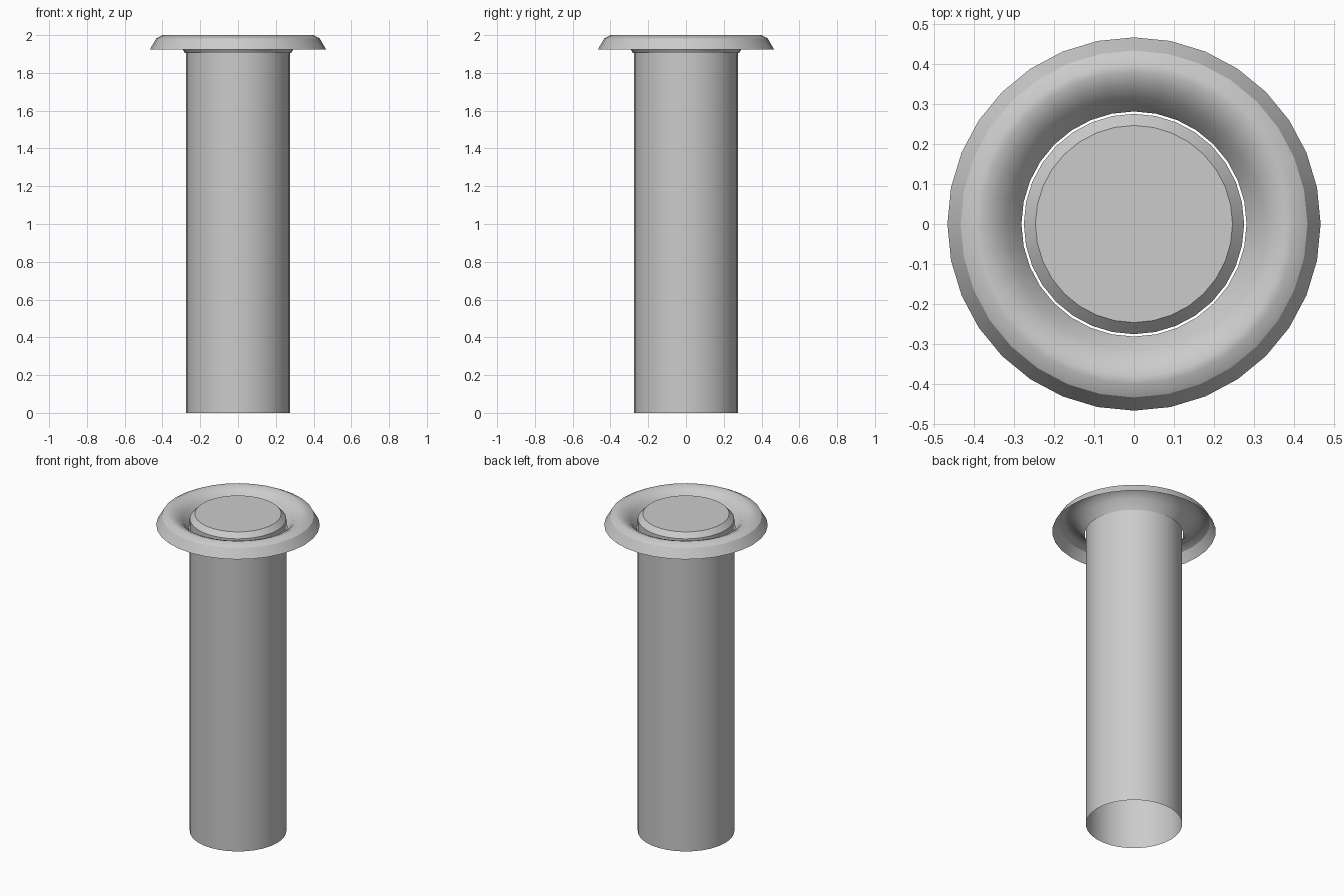
import bpy
import bmesh
import math

cube = bpy.data.objects.get("Cube")
if cube:
    bpy.data.objects.remove(cube, do_unlink=True)

SIDES = 32

# Single plain grey metal
metal = bpy.data.materials.new("grey_metal")
metal.use_nodes = True
GREY = (0.6, 0.6, 0.6, 1.0)
metal.diffuse_color = GREY
metal.node_tree.nodes["Principled BSDF"].inputs["Base Color"].default_value = GREY


def lathe(name, profile, cap_end=False):
    """Spin a (radius, height) profile into an open shell, optionally capping its last ring."""
    bm = bmesh.new()
    rings = []
    for radius, z in profile:
        angles = [2 * math.pi * i / SIDES for i in range(SIDES)]
        rings.append([bm.verts.new((radius * math.cos(a), radius * math.sin(a), z))
                      for a in angles])
    for low, high in zip(rings, rings[1:]):
        for i in range(SIDES):
            j = (i + 1) % SIDES
            bm.faces.new((low[i], low[j], high[j], high[i]))
    if cap_end:
        bm.faces.new(rings[-1])
    mesh = bpy.data.meshes.new(name)
    bm.to_mesh(mesh)
    bm.free()
    mesh.materials.append(metal)
    obj = bpy.data.objects.new(name, mesh)
    bpy.context.collection.objects.link(obj)
    bpy.ops.object.select_all(action='DESELECT')
    obj.select_set(True)
    bpy.context.view_layer.objects.active = obj
    bpy.ops.object.shade_smooth_by_angle(angle=math.radians(30))
    return obj


# Hollow tube, open at the bottom, with a chamfered closed top
lathe("tube", [(0.275, 0), (0.275, 1.965), (0.246, 1.995)], cap_end=True)

# Rounded collar shell around the top, open underneath
lathe("collar", [(0.466, 1.925), (0.433, 1.982), (0.4, 2.0), (0.38, 2.0),
                 (0.35, 1.988), (0.316, 1.96), (0.281, 1.905)])
